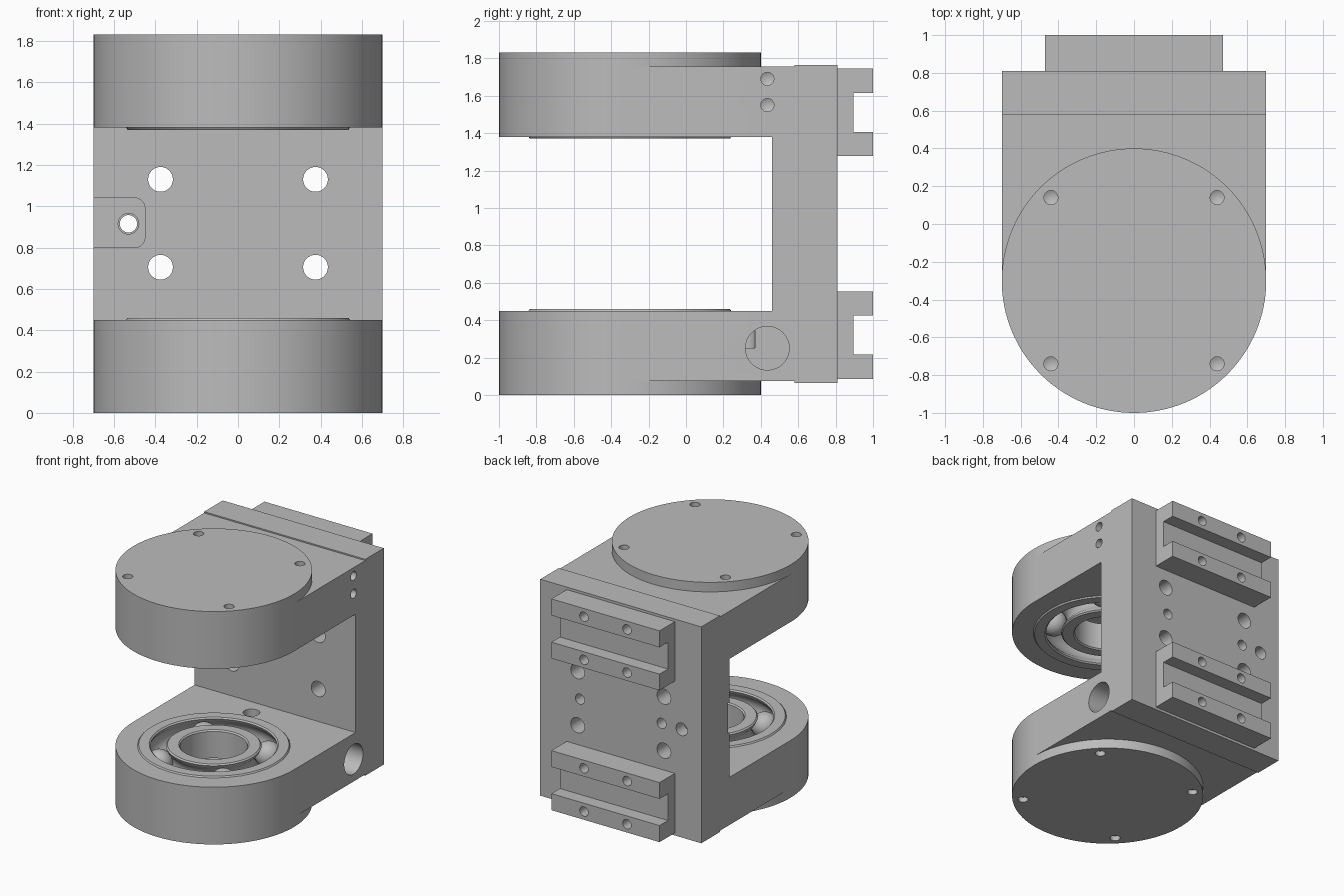
import bpy, bmesh, math
from mathutils import Vector

if "Cube" in bpy.data.objects:
    bpy.data.objects.remove(bpy.data.objects["Cube"])

MID = 0.915          # mirror height
CY = -0.3            # axis of caps and bearings
X, Y, Z = Vector((1, 0, 0)), Vector((0, 1, 0)), Vector((0, 0, 1))

grey = bpy.data.materials.new("machined grey")
grey.use_nodes = True
grey.diffuse_color = (0.5, 0.5, 0.5, 1)
grey.node_tree.nodes["Principled BSDF"].inputs["Base Color"].default_value = (0.5, 0.5, 0.5, 1)


def finish(bm, name):
    bmesh.ops.remove_doubles(bm, verts=bm.verts, dist=1e-5)
    bmesh.ops.recalc_face_normals(bm, faces=bm.faces)
    mesh = bpy.data.meshes.new(name)
    bm.to_mesh(mesh)
    bm.free()
    mesh.materials.append(grey)
    obj = bpy.data.objects.new(name, mesh)
    bpy.context.collection.objects.link(obj)
    return obj


def extrude(name, points, vec):
    bm = bmesh.new()
    face = bm.faces.new([bm.verts.new(p) for p in points])
    new = bmesh.ops.extrude_face_region(bm, geom=[face])["geom"]
    bmesh.ops.translate(bm, vec=vec, verts=[v for v in new if isinstance(v, bmesh.types.BMVert)])
    return finish(bm, name)


def box(name, x0, x1, y0, y1, z0, z1):
    return extrude(name, [(x0, y0, z0), (x1, y0, z0), (x1, y1, z0), (x0, y1, z0)], Z * (z1 - z0))


def lathe(name, profile, origin, axis=Z, n=32, closed=False):
    # Revolve (radius, height) points about an axis
    bm = bmesh.new()
    turn = axis.to_track_quat('Z', 'Y')
    rings = []
    for i in range(n):
        a = math.tau * i / n
        rings.append([bm.verts.new(Vector(origin) + turn @ Vector((r * math.cos(a), r * math.sin(a), h)))
                      for r, h in profile])
    count = len(profile) if closed else len(profile) - 1
    for i in range(n):
        a, b = rings[i], rings[(i + 1) % n]
        for j in range(count):
            k = (j + 1) % len(profile)
            bm.faces.new((a[j], b[j], b[k], a[k]))
    return finish(bm, name)


def drill(origin, axis, r, depth, tip=0.5):
    return lathe("cutter", [(0, 0.02), (r, 0.02), (r, -depth), (0, -depth - tip * r)], origin, axis)


def cut(obj, cutters):
    for c in cutters:
        mod = obj.modifiers.new("cut", 'BOOLEAN')
        mod.operation, mod.solver, mod.object = 'DIFFERENCE', 'EXACT', c
        c.hide_render = True
    deps = bpy.context.evaluated_depsgraph_get()
    mesh = bpy.data.meshes.new_from_object(obj.evaluated_get(deps))
    obj.modifiers.clear()
    obj.data = mesh
    for c in cutters:
        bpy.data.objects.remove(c)


def smooth(obj):
    bpy.ops.object.select_all(action='DESELECT')
    obj.select_set(True)
    bpy.context.view_layer.objects.active = obj
    bpy.ops.object.shade_smooth_by_angle(angle=math.radians(30))


# Bracket: round-fronted block, cut down to a C shape
outline = [(0.7 * math.cos(a), CY + 0.7 * math.sin(a), 0.065)
           for a in [math.pi + math.pi * i / 64 for i in range(65)]]
body = extrude("bracket", outline + [(0.7, 0.81, 0.065), (-0.7, 0.81, 0.065)], Z * 1.7)
cutters = [
    box("cutter", -1, 1, -1.2, 0.46, 0.45, 1.38),
    box("cutter", -1, 1, -1.2, 0.58, -0.1, 0.075),
    box("cutter", -1, 1, -1.2, 0.58, 1.755, 2),
]

# Recess with rounded corners on the inner wall
recess = box("cutter", -0.8, -0.45, 0.4, 0.48, 0.8, 1.04)
bm = bmesh.new()
bm.from_mesh(recess.data)
edges = [e for e in bm.edges if all(v.co.x > -0.5 for v in e.verts)
         and abs(e.verts[0].co.z - e.verts[1].co.z) < 0.01]
bmesh.ops.bevel(bm, geom=edges, offset=0.05, segments=6, profile=0.5, affect='EDGES')
bm.to_mesh(recess.data)
bm.free()
cutters.append(recess)

# Bearing pockets
cutters.append(drill((0, CY, 0.45), Z, 0.545, 0.29, 0))
cutters.append(drill((0, CY, 1.38), -Z, 0.545, 0.29, 0))

# Wall holes
for sx in (-1, 1):
    for z in (0.705, 1.13):
        cutters.append(drill((sx * 0.375, 0.81, z), Y, 0.06, 0.5))
    cutters.append(drill((sx * 0.355, 0.81, MID), Y, 0.04, 0.15))
cutters.append(drill((-0.53, 0.81, MID), Y, 0.05, 0.1, 0))
cutters.append(drill((-0.53, 0.81, MID), Y, 0.042, 0.5))
cutters.append(drill((-0.53, 0.48, MID), -Y, 0.05, 0.04, 0))

# Side port, small side holes and the passage in the lower arm
cutters.append(drill((0.7, 0.435, 0.25), X, 0.117, 0.8, 0))
cutters.append(drill((-0.1, 0.31, 0.45), Z, 0.06, 0.2, 0))
for z in (1.55, 1.69):
    cutters.append(drill((0.7, 0.435, z), X, 0.035, 0.15))
cut(body, cutters)
smooth(body)

# Mirrored parts: caps, bearings and rails
for label, s in (("lower", -1), ("upper", 1)):
    def height(z):
        return z if s < 0 else 2 * MID - z

    # End cap with four screw holes
    out = Z * s
    cap = lathe(label + "_cap", [(0, 0), (0.7, 0), (0.7, -0.075), (0, -0.075)],
                (0, CY, height(0)), out, 128)
    cut(cap, [drill((sx * 0.44, CY + sy * 0.44, height(0)), out, 0.037, 0.04)
              for sx in (-1, 1) for sy in (-1, 1)])
    smooth(cap)

    # Bearing races with ball grooves
    groove = [math.radians(a) for a in range(-50, 51, 10)]
    outer = [(0.545, 0.24), (0.545, 0.445), (0.535, 0.46), (0.46, 0.46), (0.45, 0.45)]
    outer += [(0.395 + 0.1 * math.cos(a), 0.35 - 0.1 * math.sin(a))
              for a in groove if math.cos(a) > 0.56]
    outer += [(0.45, 0.24)]
    inner = [(0.24, 0.24), (0.24, 0.45), (0.25, 0.46), (0.33, 0.46), (0.34, 0.45)]
    inner += [(0.395 - 0.1 * math.cos(a), 0.35 - 0.1 * math.sin(a))
              for a in groove if math.cos(a) > 0.56]
    inner += [(0.34, 0.24)]
    for name, prof in (("outer_race", outer), ("inner_race", inner)):
        smooth(lathe(f"{label}_bearing_{name}", [(r, height(z)) for r, z in prof],
                     (0, CY, 0), Z, 96, True))

    # Bearing balls
    for i in range(4):
        a = math.pi / 4 + i * math.pi / 2
        bm = bmesh.new()
        bmesh.ops.create_uvsphere(bm, u_segments=24, v_segments=16, radius=0.098)
        bmesh.ops.translate(bm, verts=bm.verts, vec=(0.395 * math.cos(a), CY + 0.395 * math.sin(a), height(0.35)))
        smooth(finish(bm, f"{label}_bearing_ball_{i + 1}"))

    # Channel rail on the back with screw holes in both lips
    section = [(0.81, 0.085), (1, 0.085), (1, 0.215), (0.895, 0.215),
               (0.895, 0.425), (1, 0.425), (1, 0.553), (0.81, 0.553)]
    rail = extrude(label + "_rail", [(-0.47, y, height(z)) for y, z in section], X * 0.94)
    cut(rail, [drill((x, 1, height(z)), Y, 0.037, 0.1)
               for x in (-0.187, 0.187) for z in (0.15, 0.489)])
    smooth(rail)
